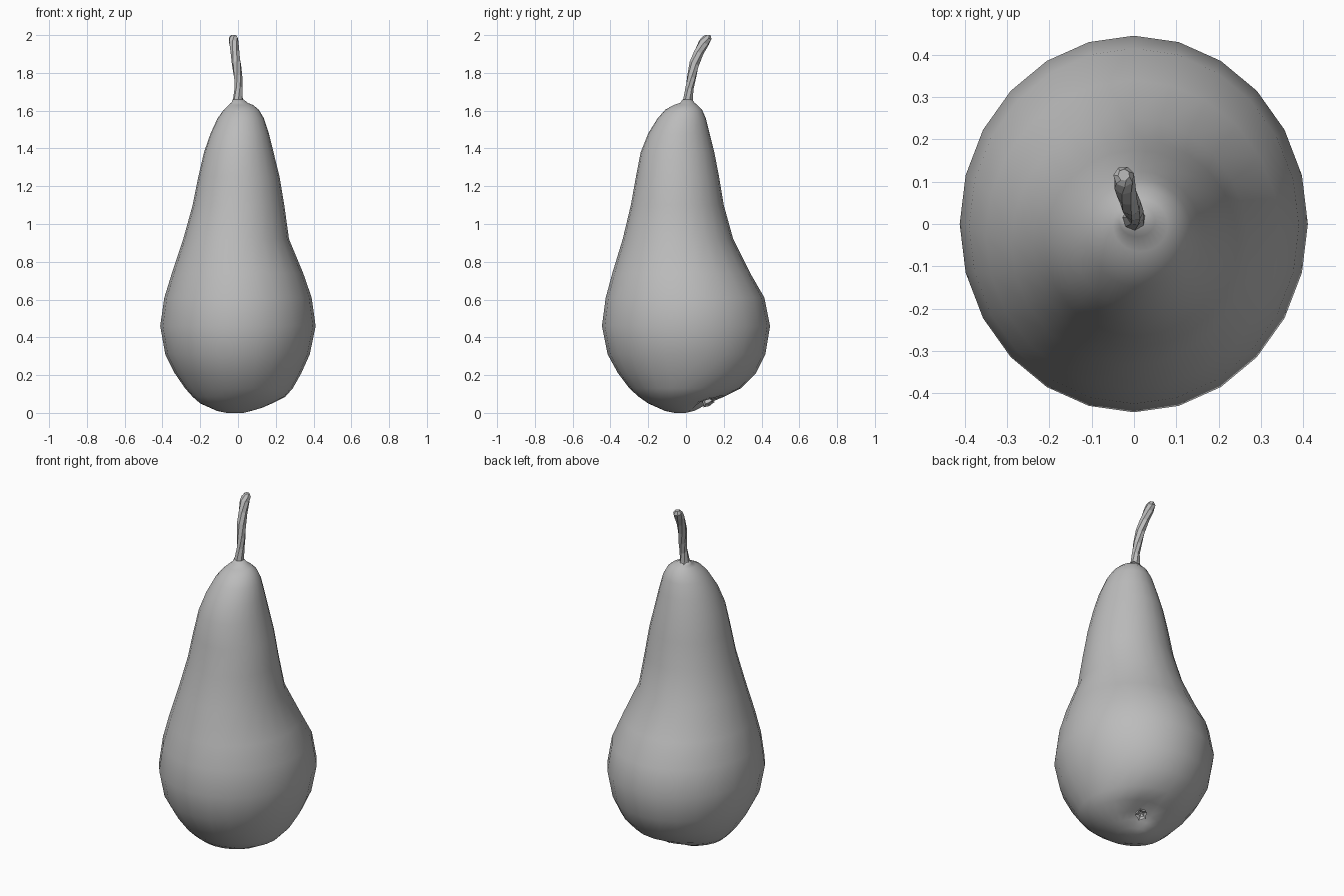
import bpy, bmesh, math
from mathutils import Vector

if "Cube" in bpy.data.objects:
    bpy.data.objects.remove(bpy.data.objects["Cube"], do_unlink=True)

GREY = bpy.data.materials.new("plain_grey")
GREY.use_nodes = True
COLOUR = (0.5, 0.5, 0.5, 1)
GREY.diffuse_color = COLOUR
GREY.node_tree.nodes["Principled BSDF"].inputs["Base Color"].default_value = COLOUR


def loft(name, rings, smooth):
    """Skin a list of equal-length point rings and close both ends."""
    bm = bmesh.new()
    loops = [[bm.verts.new(p) for p in ring] for ring in rings]
    n = len(loops[0])
    for a, b in zip(loops, loops[1:]):
        for i in range(n):
            j = (i + 1) % n
            bm.faces.new((a[i], a[j], b[j], b[i]))
    for loop in (loops[0], loops[-1]):
        face = bm.faces.new(loop)
        bmesh.ops.poke(bm, faces=[face])
    bmesh.ops.recalc_face_normals(bm, faces=bm.faces)
    mesh = bpy.data.meshes.new(name)
    bm.to_mesh(mesh)
    bm.free()
    mesh.materials.append(GREY)
    for p in mesh.polygons:
        p.use_smooth = smooth
    obj = bpy.data.objects.new(name, mesh)
    bpy.context.collection.objects.link(obj)
    return obj


def circle(n, twist=0):
    return [(math.cos(a), math.sin(a)) for a in
            (math.tau * i / n + twist for i in range(n))]


# Fruit body: height, then left/right and front/back extents
profile = [
    (0.0, -.06, .03, -.06, .0), (.01, -.11, .07, -.11, .05),
    (.028, -.15, .13, -.15, .09), (.05, -.2, .18, -.2, .13),
    (.085, -.24, .25, -.25, .21), (.13, -.28, .29, -.3, .29),
    (.21, -.335, .335, -.36, .37), (.31, -.385, .38, -.415, .42),
    (.46, -.412, .411, -.445, .445), (.61, -.39, .39, -.425, .415),
    (.74, -.35, .345, -.39, .34), (.92, -.29, .27, -.335, .25),
    (1.1, -.24, .245, -.292, .2), (1.25, -.21, .22, -.265, .175),
    (1.38, -.18, .188, -.24, .15), (1.48, -.145, .163, -.2, .125),
    (1.56, -.108, .137, -.15, .105), (1.605, -.075, .11, -.11, .085),
    (1.63, -.05, .08, -.065, .06), (1.642, -.035, .05, -.03, .045),
    (1.66, -.028, .03, -.018, .032),
]
calyx_at = Vector((.05, .12, .05))
calyx_axis = Vector((.3, .45, -.85)).normalized()


def body_point(c, s, ring):
    z, x0, x1, y0, y1 = ring
    p = Vector(((x0 + x1) / 2 + c * (x1 - x0) / 2,
                (y0 + y1) / 2 + s * (y1 - y0) / 2, z))
    # Hollow around the blossom end
    d = (p - calyx_at).length
    return p - calyx_axis * .04 * math.exp(-(d / .07) ** 2)


loft("pear_body", [[body_point(c, s, r) for c, s in circle(24)] for r in profile], True)

# Stem: bent, twisted and faceted; centre x, y, z and radius
stem_path = [(.002, .012, 1.62, .034), (.0, .012, 1.66, .027), (.003, .018, 1.72, .021),
             (.0, .03, 1.78, .023), (-.008, .045, 1.85, .025),
             (-.016, .068, 1.91, .024), (-.023, .095, 1.96, .026),
             (-.024, .112, 1.985, .025), (-.024, .116, 2.0, .014)]
stem_rings = []
for k, (x, y, z, r) in enumerate(stem_path):
    lean = .45 if z < 1.98 else .3
    stem_rings.append([(x + c * r, y + s * r, z - lean * s * r if 1.7 < z < 1.99 else z)
                       for c, s in circle(7, k * .3)])
loft("stem", stem_rings, False)

# Calyx: small crown of dried sepals in the hollow
turn = calyx_axis.to_track_quat('Z', 'Y')
crown = []
for depth, radius in ((-.06, .02), (-.01, .024), (.004, .03), (-.004, .014), (-.02, .006)):
    ring = []
    for i, (c, s) in enumerate(circle(10)):
        r = radius * (1.15 if i % 2 else .85)
        ring.append(calyx_at + turn @ Vector((c * r, s * r, depth)))
    crown.append(ring)
loft("calyx", crown, False)
